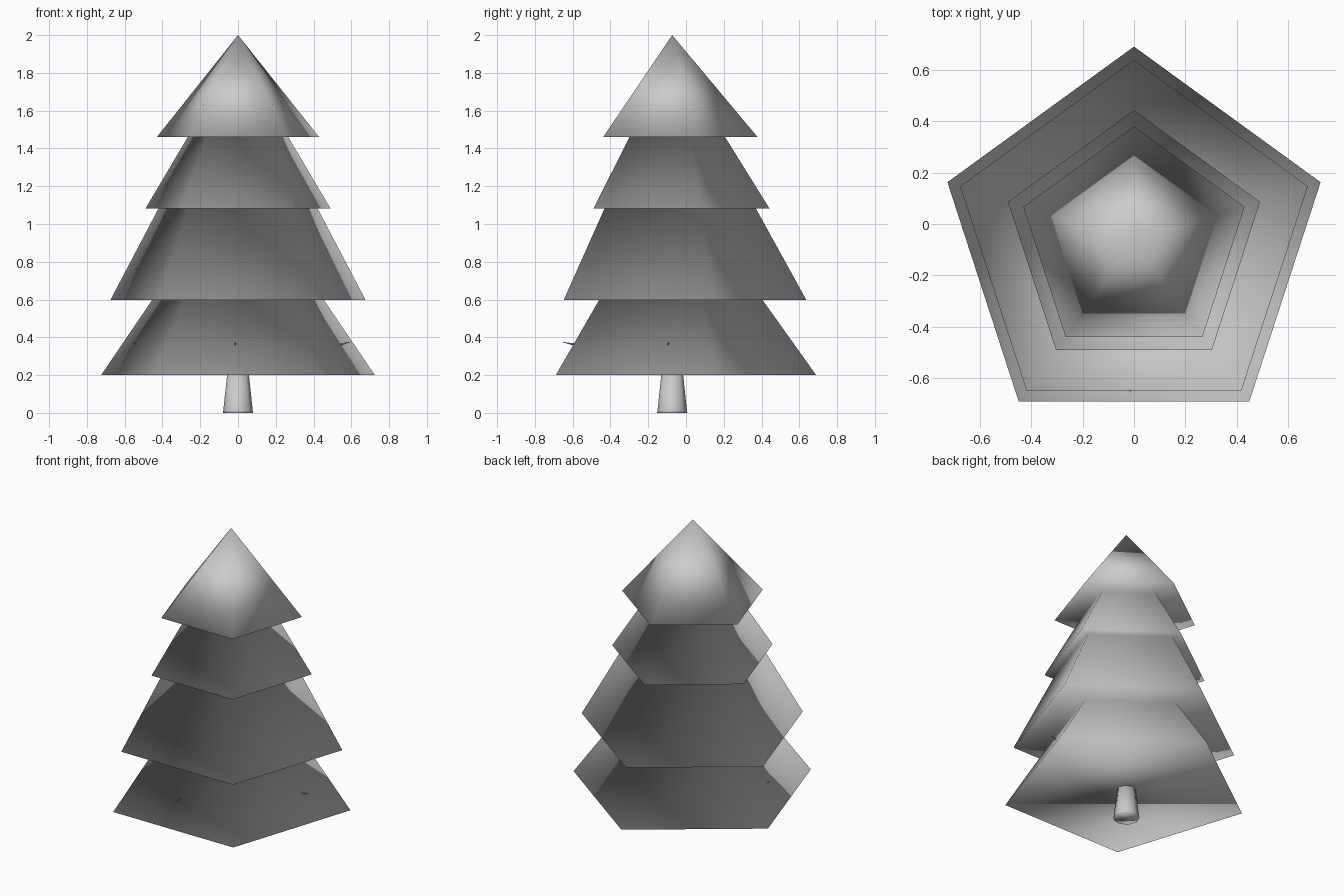
import bpy, bmesh, math
from mathutils import Vector

if "Cube" in bpy.data.objects:
    bpy.data.objects.remove(bpy.data.objects["Cube"])

CY = -0.073  # tree axis sits slightly forward of the pentagon's bounding box centre


def lathe(name, profile, sides, start):
    """Low-sided solid of revolution from (radius, z) rings; radius 0 makes a tip."""
    bm = bmesh.new()
    rings = []
    for r, z in profile:
        if r == 0:
            rings.append([bm.verts.new((0, CY, z))])
            continue
        rings.append([bm.verts.new((r * math.cos(start + math.tau * i / sides),
                                    CY + r * math.sin(start + math.tau * i / sides), z))
                      for i in range(sides)])
    for a, b in zip(rings, rings[1:]):
        for i in range(sides):
            j = (i + 1) % sides
            if len(b) == 1:
                bm.faces.new((a[i], a[j], b[0]))
            else:
                bm.faces.new((a[i], a[j], b[j], b[i]))
    bm.faces.new(rings[0][::-1])
    if len(rings[-1]) > 1:
        bm.faces.new(rings[-1])
    bmesh.ops.recalc_face_normals(bm, faces=bm.faces)
    return finish(name, bm)


def finish(name, bm):
    mesh = bpy.data.meshes.new(name)
    bm.to_mesh(mesh)
    bm.free()
    mesh.shade_smooth()
    obj = bpy.data.objects.new(name, mesh)
    bpy.context.collection.objects.link(obj)
    return obj


# Four stacked five-sided tiers as one continuous stepped shell
lathe("foliage", [(0.762, 0.20), (0.478, 0.598), (0.71, 0.598), (0.443, 1.082),
                  (0.515, 1.082), (0.28, 1.46), (0.452, 1.46), (0, 2.0)],
      5, math.pi / 2)

# Tapered trunk
lathe("trunk", [(0.08, 0.0), (0.078, 0.012), (0.058, 0.2)], 8, 0)

# Tiny twigs poking out of the lowest tier
for name, base, tip in [("twig_right", (0.53, CY - 0.02, 0.36), (0.595, CY - 0.02, 0.375)),
                        ("twig_left", (-0.53, CY - 0.02, 0.365), (-0.56, CY - 0.02, 0.375)),
                        ("twig_front", (-0.015, -0.58, 0.36), (-0.015, -0.655, 0.375))]:
    base, tip = Vector(base), Vector(tip)
    axis = tip - base
    bm = bmesh.new()
    bmesh.ops.create_cone(bm, cap_ends=True, segments=4, radius1=0.007, radius2=0.001,
                          depth=axis.length)
    obj = finish(name, bm)
    obj.location = (base + tip) / 2
    obj.rotation_euler = axis.to_track_quat('Z', 'Y').to_euler()
